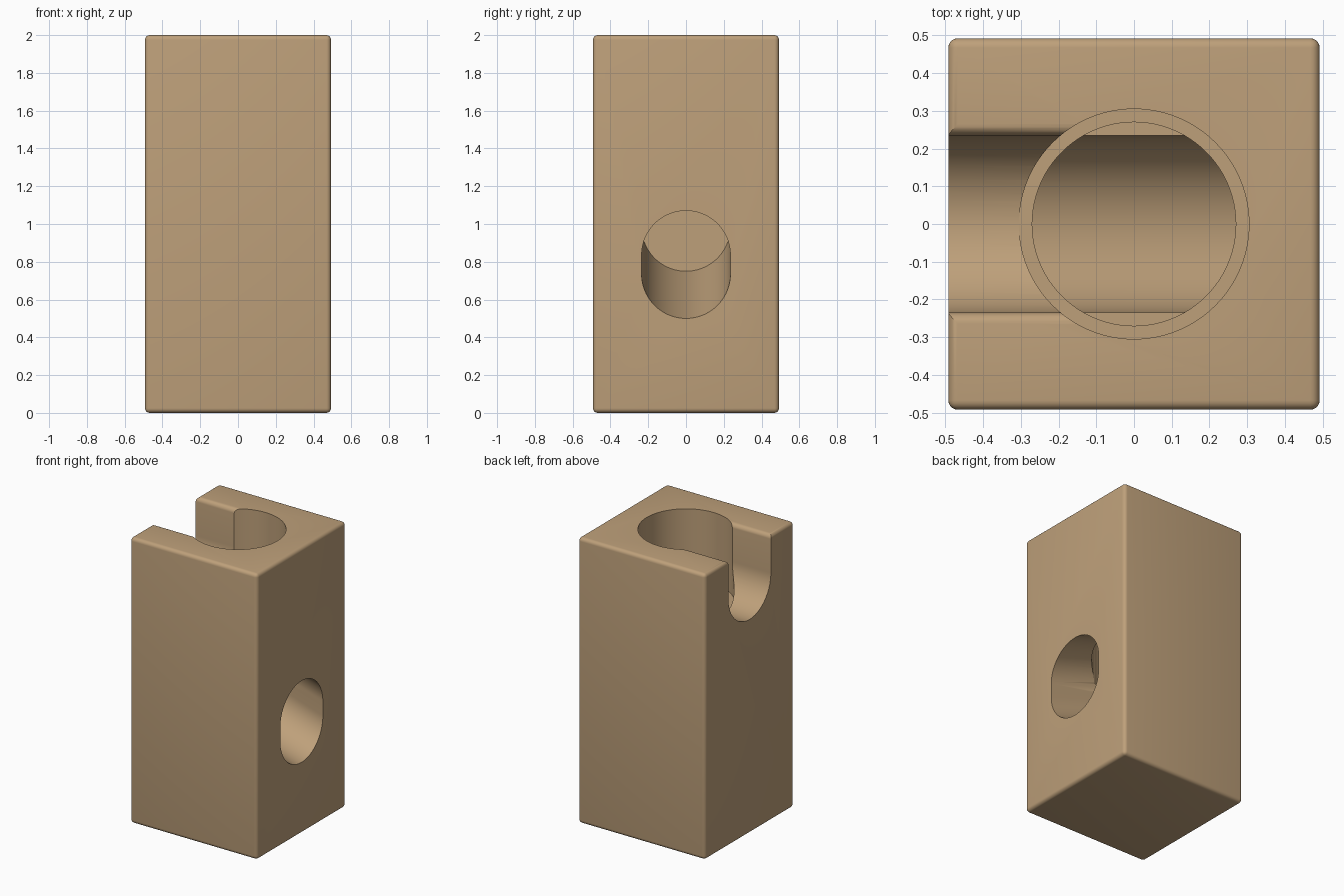
import bpy, bmesh, math

if "Cube" in bpy.data.objects:
    bpy.data.objects.remove(bpy.data.objects["Cube"])

HALF, R = 0.4925, 0.235          # block half width, channel radius

tan = bpy.data.materials.new("light_wood")
tan.diffuse_color = (0.515, 0.352, 0.195, 1)
tan.use_nodes = True
tan.node_tree.nodes["Principled BSDF"].inputs["Base Color"].default_value = tan.diffuse_color


def arc(cy, cz, r, a0, a1, n):
    """Points (y, z) on an arc, angles in degrees."""
    return [(cy + r * math.cos(math.radians(a0 + (a1 - a0) * i / n)),
             cz + r * math.sin(math.radians(a0 + (a1 - a0) * i / n))) for i in range(n + 1)]


def new_object(name, bm):
    bmesh.ops.recalc_face_normals(bm, faces=bm.faces)
    mesh = bpy.data.meshes.new(name)
    bm.to_mesh(mesh)
    bm.free()
    mesh.materials.append(tan)
    obj = bpy.data.objects.new(name, mesh)
    bpy.context.collection.objects.link(obj)
    return obj


def prism(name, profile, x0, x1, drop=0.0):
    """Extrude a (y, z) profile along x, lowering the far end by drop."""
    bm = bmesh.new()
    a = [bm.verts.new((x0, y, z)) for y, z in profile]
    b = [bm.verts.new((x1, y, z - drop)) for y, z in profile]
    bm.faces.new(a)
    bm.faces.new(b)
    for i in range(len(a)):
        j = (i + 1) % len(a)
        bm.faces.new((a[i], a[j], b[j], b[i]))
    return new_object(name, bm)


def lathe_bore(name, steps, n=96):
    """Stepped vertical cutter from (radius, z) pairs, bottom to top."""
    bm = bmesh.new()
    rings = [[bm.verts.new((r * math.cos(2 * math.pi * i / n),
                            r * math.sin(2 * math.pi * i / n), z)) for i in range(n)]
             for r, z in steps]
    bm.faces.new(rings[0])
    bm.faces.new(rings[-1])
    for lo, hi in zip(rings, rings[1:]):
        for i in range(n):
            j = (i + 1) % n
            bm.faces.new((lo[i], lo[j], hi[j], hi[i]))
    return new_object(name, bm)


# Block with softly rounded edges
bm = bmesh.new()
bmesh.ops.create_cube(bm, size=1)
for v in bm.verts:
    v.co.x *= 2 * HALF
    v.co.y *= 2 * HALF
    v.co.z = (v.co.z + 0.5) * 2
bmesh.ops.bevel(bm, geom=bm.edges[:], offset=0.025, segments=5, profile=0.5, affect='EDGES')
block = new_object("channel_block", bm)

# Vertical bore: wide upper part, ledge, narrower lower part
bore = lathe_bore("bore_cutter", [(0.27, 0.97), (0.27, 1.498), (0.305, 1.498), (0.305, 2.1)])

# Round-bottomed inlet slot with rounded upper lips
lip = arc(R + 0.03, 1.97, 0.03, 180, 90, 6)
right = lip + [(R + 0.03, 2.1)]
left = [(-y, z) for y, z in reversed(right)]
slot = prism("slot_cutter", left + arc(0, 1.5 + R, R, 180, 360, 48) + right, -0.6, -0.15)

# Sloping outlet tunnel with a tall rounded section
x0, x1, slope = -0.29, 0.6, 0.25 / (HALF + 0.29)
section = arc(0, 0.985, R, 180, 360, 48) + arc(0, 1.085, R, 0, 180, 48)
tunnel = prism("tunnel_cutter", section, x0, x1, slope * (x1 - x0))

# Cut the openings and discard the cutters
bpy.context.view_layer.objects.active = block
block.select_set(True)
for cutter in (bore, slot, tunnel):
    cutter.hide_render = True
    mod = block.modifiers.new("cut", 'BOOLEAN')
    mod.operation = 'DIFFERENCE'
    mod.solver = 'EXACT'
    mod.object = cutter
    bpy.ops.object.modifier_apply(modifier=mod.name)
    bpy.data.objects.remove(cutter)

bpy.ops.object.shade_smooth_by_angle(angle=math.radians(30))
